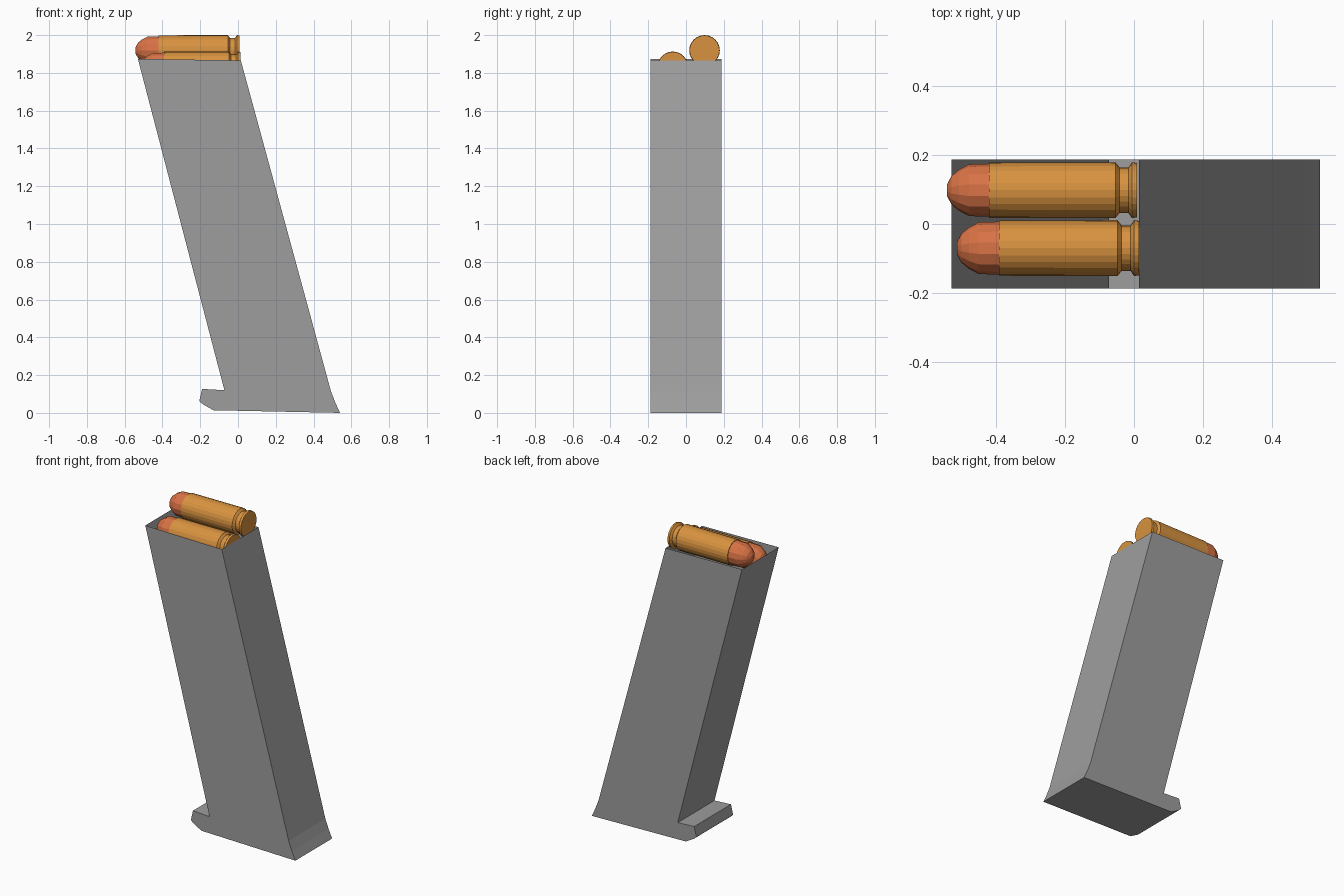
import bpy, bmesh, math
from mathutils import Vector

if "Cube" in bpy.data.objects:
    bpy.data.objects.remove(bpy.data.objects["Cube"])


def material(name, rgb):
    m = bpy.data.materials.new(name)
    m.diffuse_color = (*rgb, 1)
    m.use_nodes = True
    m.node_tree.nodes["Principled BSDF"].inputs["Base Color"].default_value = m.diffuse_color
    return m


GREY = material("grey metal", (0.34, 0.34, 0.34))
BRASS = material("brass", (0.69, 0.29, 0.05))
COPPER = material("copper", (0.69, 0.17, 0.06))


def finish(name, bm, mat):
    mesh = bpy.data.meshes.new(name)
    bm.to_mesh(mesh)
    bm.free()
    mesh.materials.append(mat)
    obj = bpy.data.objects.new(name, mesh)
    bpy.context.collection.objects.link(obj)
    return obj


# Open-topped sheet box: slanted body with flared heel and front toe
HALF_W = 0.187
PROFILE = [(-0.53, 1.874), (-0.072, 0.12), (-0.19, 0.127), (-0.205, 0.062),
           (-0.185, 0.045), (-0.13, 0.014), (0.54, 0.0), (0.515, 0.055),
           (0.492, 0.115), (0.015, 1.866)]
bm = bmesh.new()
near = [bm.verts.new((x, -HALF_W, z)) for x, z in PROFILE]
far = [bm.verts.new((x, HALF_W, z)) for x, z in PROFILE]
bm.faces.new(near)
bm.faces.new(far[::-1])
for i in range(len(PROFILE) - 1):          # no face across the mouth
    bm.faces.new((near[i + 1], near[i], far[i], far[i + 1]))
finish("magazine_body", bm, GREY)


def lathe(name, rings, centre, sides, mat):
    """Rings of (x, radius) turned around the x axis, capped at both ends."""
    bm = bmesh.new()
    loops = []
    for x, r in rings:
        loops.append([bm.verts.new(Vector(centre) + Vector((
            x, r * math.cos(math.tau * i / sides), r * math.sin(math.tau * i / sides))))
            for i in range(sides)])
    for a, b in zip(loops, loops[1:]):
        for i in range(sides):
            j = (i + 1) % sides
            bm.faces.new((a[i], a[j], b[j], b[i]))
    bm.faces.new(loops[0])
    bm.faces.new(loops[-1])
    bmesh.ops.recalc_face_normals(bm, faces=bm.faces[:])
    return finish(name, bm, mat)


# Cartridge outlines, x measured from the rear face towards the tip
CASE = [(0, 0.079), (-0.014, 0.081), (-0.024, 0.066), (-0.05, 0.066),
        (-0.062, 0.081), (-0.428, 0.080)]
TIP = [(-0.425, 0.077), (-0.487, 0.075), (-0.515, 0.06), (-0.537, 0.042), (-0.550, 0.018)]

# Two staggered cartridges at the mouth
for label, centre, shift in (("upper", (0.008, 0.098, 1.919), 0.0),
                             ("lower", (0.014, -0.070, 1.832), 0.022)):
    lathe(label + "_case", [(x + shift * (x < -0.1), r) for x, r in CASE], centre, 24, BRASS)
    lathe(label + "_bullet", [(x + shift, r) for x, r in TIP], centre, 14, COPPER)
